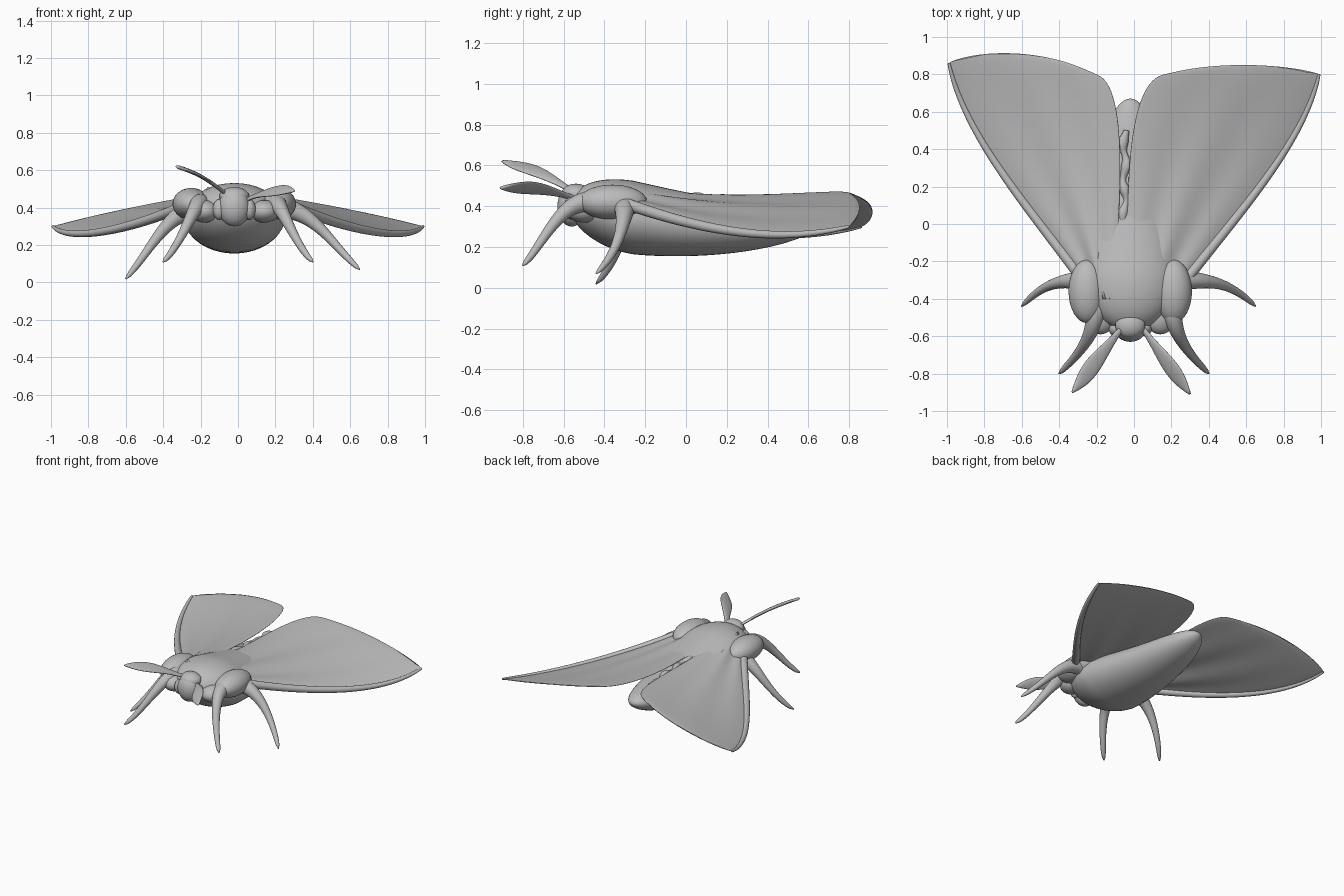
import bpy, bmesh
from math import sin, cos, pi, sqrt
from mathutils import Vector

default_cube = bpy.data.objects.get("Cube")
if default_cube:
    bpy.data.objects.remove(default_cube)

grey = bpy.data.materials.new("soft grey")
grey.use_nodes = True
grey.diffuse_color = (0.5, 0.5, 0.5, 1)
shader = grey.node_tree.nodes["Principled BSDF"]
shader.inputs["Base Color"].default_value = grey.diffuse_color

RIGHT_AXIS = Vector((1, 0, 0))
UP_AXIS = Vector((0, 0, 1))


def steps(count):
    """Evenly spaced parameters from zero to one."""
    return [index / count for index in range(count + 1)]


def bezier(controls, t):
    """Point on a curve of any degree, by repeated blending."""
    points = [Vector(control) for control in controls]
    while len(points) > 1:
        points = [first.lerp(second, t) for first, second in zip(points, points[1:])]
    return points[0]


def oval(centre, across, along, sides=24):
    """Closed elliptical cross-section."""
    angles = [2 * pi * index / sides for index in range(sides)]
    return [centre + across * cos(angle) + along * sin(angle) for angle in angles]


def skin(name, rings):
    """Bridge a list of closed rings into a capped smooth surface."""
    bm = bmesh.new()
    loops = [[bm.verts.new(point) for point in ring] for ring in rings]
    for lower, upper in zip(loops, loops[1:]):
        for index in range(len(lower)):
            bm.faces.new((lower[index - 1], lower[index], upper[index], upper[index - 1]))
    bm.faces.new(loops[0])
    bm.faces.new(loops[-1])
    bmesh.ops.recalc_face_normals(bm, faces=bm.faces)
    mesh = bpy.data.meshes.new(name)
    bm.to_mesh(mesh)
    bm.free()
    mesh.materials.append(grey)
    mesh.shade_smooth()
    bpy.context.collection.objects.link(bpy.data.objects.new(name, mesh))


def tube(name, points, radius):
    """Round limb along points, with a radius rule over its length."""
    rings = []
    last = len(points) - 1
    for index, point in enumerate(points):
        direction = points[min(index + 1, last)] - points[max(index - 1, 0)]
        across = direction.cross(UP_AXIS).normalized()
        along = direction.cross(across).normalized()
        size = radius(index / last)
        rings.append(oval(point, across * size, along * size))
    skin(name, rings)


def blob(name, centre, radii):
    """Smooth ellipsoid."""
    bpy.ops.mesh.primitive_uv_sphere_add(segments=32, ring_count=20, radius=1, location=centre)
    ball = bpy.context.object
    ball.name = name
    ball.scale = radii
    ball.data.materials.append(grey)
    bpy.ops.object.shade_smooth()


def body():
    """Round-nosed thorax tapering back to a blunt abdomen."""
    nose, tail, widest = -0.57, 0.67, 0.25
    rings = []
    for step in steps(60):
        t = (1 - cos(pi * step)) / 2
        swell = sqrt(max(0, 1 - (1 - t / widest) ** 2)) if t < widest else 1
        taper = 1 - 0.6 * (max(0, t - widest) / (1 - widest)) ** 1.2
        size = max(0.02, swell * taper * sqrt(1 - t ** 12))
        centre = Vector((-0.02, nose + (tail - nose) * t, 0.4 - 0.1 * sin(0.75 * pi * t)))
        rings.append(oval(centre, RIGHT_AXIS * 0.27 * size, UP_AXIS * 0.18 * size, 40))
    skin("thorax_and_abdomen", rings)


def wing(name, side, spread):
    """Thin lens sections between a leading and a trailing edge."""
    lead = [(0.2, -0.4, 0.45), (0.5, 0, 0.3), (0.9, 0.4, 0.2), (0.99, 0.8, 0.3)]
    trail = [(0.05, -0.4, 0.5), (0, 0.2, 0.4), (0, 0.8, 0.5), (0.2, 0.8, 0.46)]
    rings, front_edge = [], []
    for step in steps(40):
        t = sin(pi / 2 * step)
        front, back = bezier(lead, t), bezier(trail, t)
        front.x *= side
        front.y += spread * t
        back.x = back.x * side - 0.02 - 0.05 * (1 - t)
        front_edge.append(front)
        thickness = 0.016 * sqrt(max(0.03, 1 - t ** 8))
        ring = []
        for angle in (2 * pi * turn for turn in steps(64)[:-1]):
            chord = (1 - cos(angle)) / 2
            arch = sin(angle) ** 2
            point = front.lerp(back, chord)
            # Rounded outer margin
            point.y += (0.05 + spread / 2) * t ** 4 * arch ** 0.8
            # Fan folds fading toward the tip
            folds = (1 - t) * sin(5 * pi * chord)
            point.z += 0.01 * arch * (1 + folds) + thickness * sin(angle)
            ring.append(point)
        rings.append(ring)
    skin(name + "_wing", rings)
    tube(name + "_wing_front_edge", front_edge, lambda t: 0.006 + 0.024 * (1 - t))


def leg(name, side, controls, droop=0):
    """Limb thick at the hip and slim at the foot."""
    points = []
    for t in steps(24):
        point = bezier(controls, t)
        point.x = side * (point.x - droop * t)
        point.z -= droop * t
        points.append(point)
    tube(name, points, lambda t: (0.018 + 0.045 * (1 - t) ** 2) * sqrt(1.05 - t ** 12))


def antenna(name, base, tip, across):
    """Flat leaf that is broadest past its middle."""
    base, tip, across = Vector(base), Vector(tip), Vector(across).normalized()
    flat = (tip - base).cross(across).normalized()
    rings = []
    for t in steps(24):
        width = 0.005 + 0.01 * (1 - t) + 0.04 * sin(pi * t ** 1.6)
        centre = base.lerp(tip, t) + UP_AXIS * 0.02 * sin(pi * t)
        rings.append(oval(centre, across * width, flat * min(width, 0.01)))
    skin(name, rings)


# Body and head
body()
blob("head", (-0.02, -0.56, 0.4), (0.085, 0.07, 0.1))
blob("brow", (-0.02, -0.54, 0.46), (0.08, 0.07, 0.05))

# Paired parts
for name, side, spread, droop in (("left", 1, 0, 0), ("right", -1, 0.06, 0.05)):
    blob(name + "_eye", (0.08 * side - 0.02, -0.56, 0.39), (0.035, 0.04, 0.055))
    blob(name + "_shoulder", (0.23 * side - 0.02, -0.36, 0.42), (0.1, 0.17, 0.085))
    blob(name + "_front_hip", (0.16 * side - 0.02, -0.5, 0.38), (0.08, 0.09, 0.06))
    wing(name, side, spread)
    leg(name + "_front_leg", side,
        [(0.2, -0.4, 0.4), (0.2, -0.6, 0.5), (0.3, -0.7, 0.2), (0.4, -0.8, 0.11)])
    leg(name + "_middle_leg", side,
        [(0.2, -0.3, 0.4), (0.4, -0.3, 0.4), (0.5, -0.3, 0.2), (0.65, -0.44, 0.07)], droop)

# Antennae
antenna("left_antenna", (0.04, -0.55, 0.44), (0.3, -0.91, 0.49), (0.6, 0.45, 0.55))
antenna("right_antenna", (-0.06, -0.55, 0.47), (-0.33, -0.9, 0.62), (-0.55, 0.75, 0.3))

# Ragged fur ridge between the wings
ridge = [Vector((-0.05 + 0.01 * sin(20 * t), 0.6 * t - 0.1, 0.45 - 0.04 * t)) for t in steps(40)]
tube("back_ridge", ridge, lambda t: 0.022 + 0.006 * sin(30 * t))
